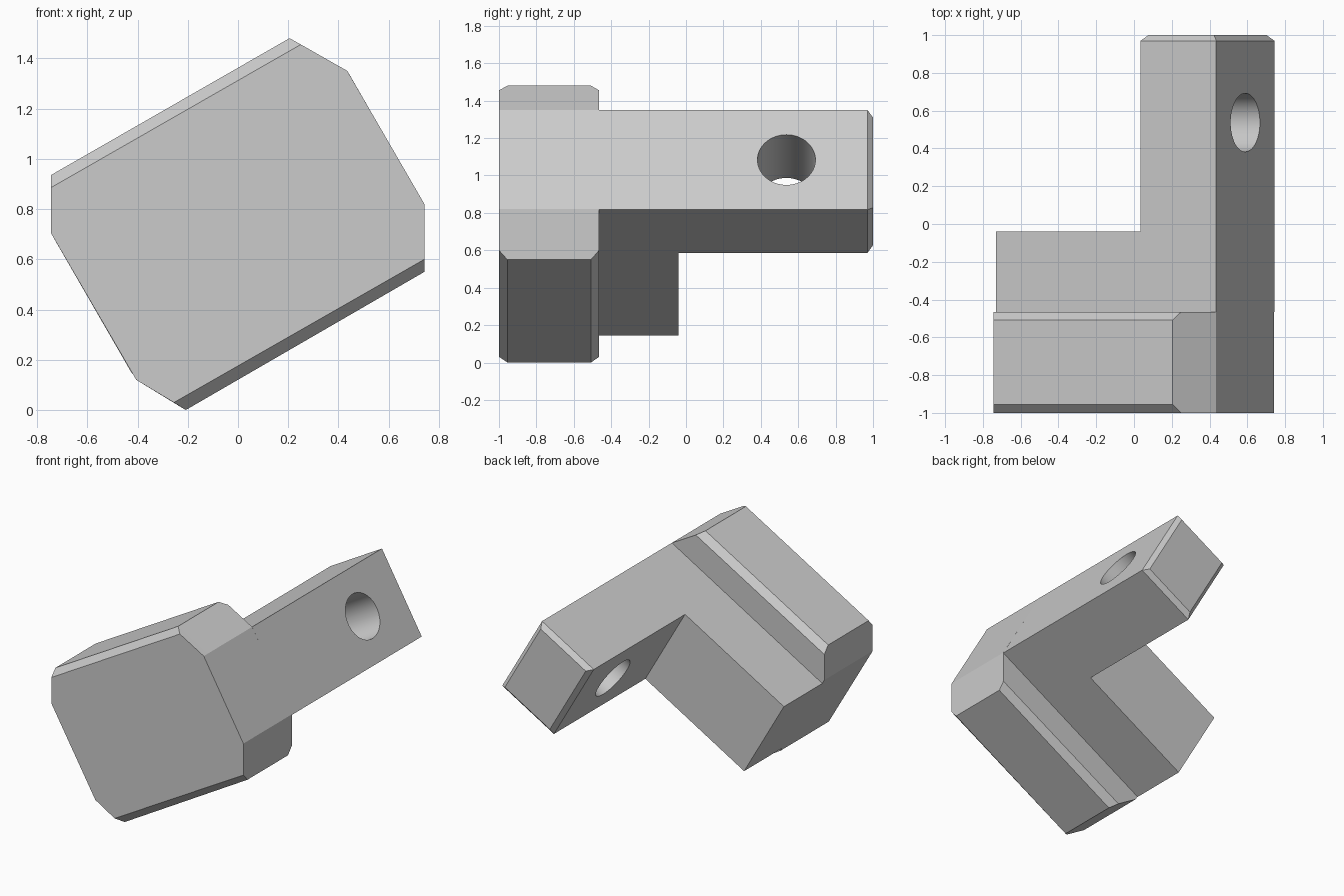
import bpy, bmesh, math
from mathutils import Matrix

if "Cube" in bpy.data.objects:
    bpy.data.objects.remove(bpy.data.objects["Cube"])

grey = bpy.data.materials.new("plain grey")
grey.use_nodes = True
colour = (0.6, 0.6, 0.6, 1)
grey.diffuse_color = colour
grey.node_tree.nodes["Principled BSDF"].inputs["Base Color"].default_value = colour


def make_object(name, bm):
    bmesh.ops.recalc_face_normals(bm, faces=bm.faces)
    mesh = bpy.data.meshes.new(name)
    bm.to_mesh(mesh)
    bm.free()
    mesh.materials.append(grey)
    obj = bpy.data.objects.new(name, mesh)
    bpy.context.collection.objects.link(obj)
    return obj


def activate(obj):
    bpy.ops.object.select_all(action='DESELECT')
    obj.select_set(True)
    bpy.context.view_layer.objects.active = obj


# Head: eight-sided plate, its two long edges chamfered front and back
full = [(-0.745, 0.705), (-0.745, 0.935), (0.205, 1.48), (0.435, 1.35),
        (0.742, 0.82), (0.742, 0.55), (-0.208, 0), (-0.405, 0.12)]
inset = list(full)
inset[1], inset[2] = (-0.745, 0.885), (0.25, 1.455)
inset[5], inset[6] = (0.742, 0.60), (-0.255, 0.03)

bm = bmesh.new()
sections = [(-1, inset), (-0.955, full), (-0.508, full), (-0.465, inset)]
rings = [[bm.verts.new((x, y, z)) for x, z in pts] for y, pts in sections]
for a, b in zip(rings, rings[1:]):
    for i in range(8):
        j = (i + 1) % 8
        bm.faces.new((a[i], a[j], b[j], b[i]))
bm.faces.new(rings[0])
bm.faces.new(rings[-1])
make_object("head", bm)

# Arm: L-shaped block, extruded from its plan and tilted with the head
plan = [(-0.663, -0.465), (0.682, -0.465), (0.682, 1),
        (0.22, 1), (0.22, -0.04), (-0.663, -0.04)]
low, high = -0.305, 0.311
bm = bmesh.new()
base = bm.faces.new([bm.verts.new((x, y, low)) for x, y in plan])
top = bmesh.ops.extrude_face_region(bm, geom=[base])["geom"]
bmesh.ops.translate(bm, vec=(0, 0, high - low),
                    verts=[v for v in top if isinstance(v, bmesh.types.BMVert)])
end_edges = [e for e in bm.edges if all(v.co.y > 0.99 for v in e.verts)]
end_face = next(f for f in bm.faces if all(v.co.y > 0.99 for v in f.verts))
# Chamfer around the free end: inset the end face and pull the rim back
bmesh.ops.recalc_face_normals(bm, faces=bm.faces)
bmesh.ops.inset_individual(bm, faces=[end_face], thickness=0.03, use_even_offset=True)
for v in {v for e in end_edges for v in e.verts}:
    if v not in end_face.verts:
        v.co.y -= 0.03
arm = make_object("arm", bm)

# Round hole through the arm
bm = bmesh.new()
bmesh.ops.create_cone(bm, cap_ends=True, segments=64, radius1=0.155, radius2=0.155,
                      depth=1, matrix=Matrix.Translation((0.45, 0.537, 0.003))
                      @ Matrix.Rotation(math.pi / 2, 4, 'Y'))
cutter = make_object("hole_cutter", bm)
cutter.hide_render = True
hole = arm.modifiers.new("hole", 'BOOLEAN')
hole.operation = 'DIFFERENCE'
hole.solver = 'EXACT'
hole.object = cutter
activate(arm)
bpy.ops.object.modifier_apply(modifier=hole.name)
bpy.data.objects.remove(cutter)
bpy.ops.object.shade_smooth_by_angle(angle=math.radians(25))

arm.rotation_euler.y = math.radians(-30)
arm.location.z = 0.74
